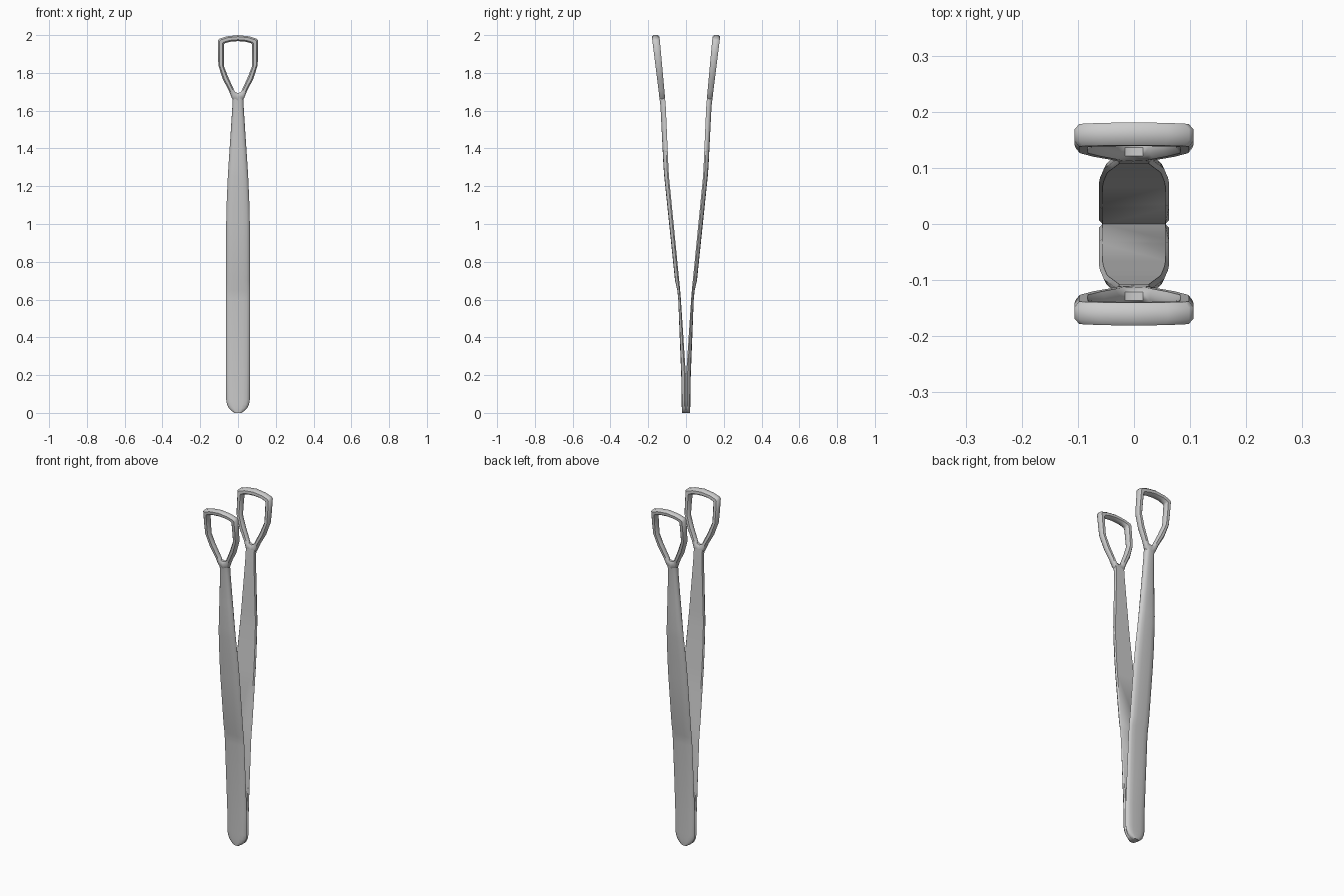
import bpy, bmesh

if "Cube" in bpy.data.objects:
    bpy.data.objects.remove(bpy.data.objects["Cube"])

# Side profile of one arm: height, inner y, outer y
SIDE = [(0, 0, .022), (.19, 0, .025), (.6, .027, .041), (.65, .031, .046), (.7, .036, .058),
        (1.25, .09, .115), (1.3, .093, .119), (1.62, .107, .135), (1.68, .112, .142), (2.0, .141, .182)]


def depth(z):
    z = min(max(z, 0), 2)
    for a, b in zip(SIDE, SIDE[1:]):
        if z <= b[0]:
            t = (z - a[0]) / (b[0] - a[0])
            return a[1] + t * (b[1] - a[1]), a[2] + t * (b[2] - a[2])


def loft(name, rings, closed, side):
    bm = bmesh.new()
    loops = [[bm.verts.new((x, y * side, z)) for x, y, z in r] for r in rings]
    pairs = list(zip(loops, loops[1:]))
    if closed:
        pairs.append((loops[-1], loops[0]))
    else:
        bm.faces.new(loops[0])
        bm.faces.new(loops[-1])
    n = len(loops[0])
    for a, b in pairs:
        for i in range(n):
            j = (i + 1) % n
            bm.faces.new((a[i], a[j], b[j], b[i]))
    bmesh.ops.recalc_face_normals(bm, faces=bm.faces)
    mesh = bpy.data.meshes.new(name)
    bm.to_mesh(mesh)
    bm.free()
    ob = bpy.data.objects.new(name, mesh)
    bpy.context.collection.objects.link(ob)
    bpy.ops.object.select_all(action='DESELECT')
    ob.select_set(True)
    bpy.context.view_layer.objects.active = ob
    bpy.ops.object.shade_smooth_by_angle(angle=.75)


# Flat blade: height and half width, with a rounded foot and tapered neck
WIDTH = [(0, .018), (.01, .034), (.025, .049), (.045, .058), (.07, .0625), (.19, .0625), (.6, .0625),
         (.65, .0625), (.7, .0625), (1.0, .0625), (1.1, .0605), (1.25, .054), (1.3, .051), (1.45, .041),
         (1.62, .03), (1.67, .03)]
BLADE = [(-.9, 0), (.9, 0), (1, .3), (.92, .65), (.72, .9), (.4, 1), (-.4, 1), (-.72, .9), (-.92, .65), (-1, .3)]
blade_rings = []
for z, w in WIDTH:
    yi, yo = depth(z)
    blade_rings.append([(fx * w, yi + fy * (yo - yi), z) for fx, fy in BLADE])

# Open gripping loop: right half as outer and inner outline points (x, z)
HALF = [((0, 1.64), (0, 1.693)), ((.032, 1.665), (.016, 1.699)), ((.05, 1.71), (.029, 1.727)),
        ((.08, 1.765), (.053, 1.78)), ((.104, 1.84), (.075, 1.836)), ((.106, 1.9), (.075, 1.9)),
        ((.106, 1.972), (.074, 1.95)), ((.098, 1.981), (.069, 1.957)), ((.06, 1.993), (.04, 1.965)),
        ((0, 2.0), (0, 1.968))]
stations = HALF + [((-o[0], o[1]), (-i[0], i[1])) for o, i in HALF[-2:0:-1]]
TUBE = [(0, .25), (.25, 0), (.75, 0), (1, .25), (1, .75), (.75, 1), (.25, 1), (0, .75)]
loop_rings = []
for o, i in stations:
    ring = []
    for t, f in TUBE:
        x, z = o[0] + t * (i[0] - o[0]), o[1] + t * (i[1] - o[1])
        yi, yo = depth(z)
        ring.append((x, yi + f * (yo - yi), z))
    loop_rings.append(ring)

# Mirrored pair of arms
for label, side in (("back", 1), ("front", -1)):
    loft(label + "_blade", blade_rings, False, side)
    loft(label + "_grip_loop", loop_rings, True, side)
